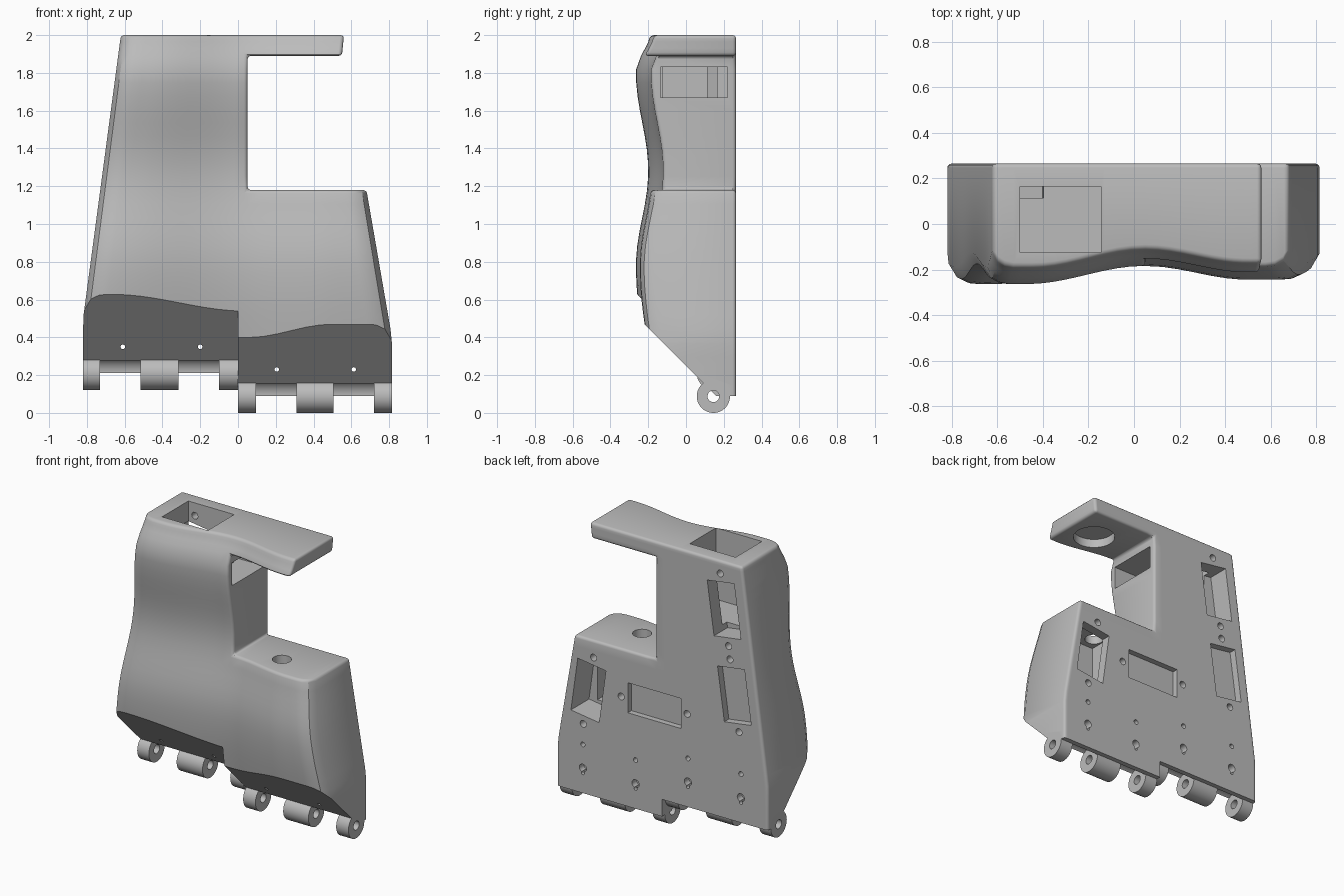
import bpy, bmesh, math
from mathutils import Matrix, Vector

cube = bpy.data.objects.get("Cube")
if cube:
    bpy.data.objects.remove(cube, do_unlink=True)

grey = bpy.data.materials.new("plain_grey")
grey.use_nodes = True
grey.diffuse_color = (0.5, 0.5, 0.5, 1)
grey.node_tree.nodes["Principled BSDF"].inputs["Base Color"].default_value = (0.5, 0.5, 0.5, 1)

BACK = 0.265      # y of the flat back
INNER = 0.05      # x where the tall column ends
AXIS_Y = 0.145    # hinge axis


def finish(name, bm):
    bmesh.ops.recalc_face_normals(bm, faces=bm.faces)
    mesh = bpy.data.meshes.new(name)
    bm.to_mesh(mesh)
    bm.free()
    mesh.materials.append(grey)
    ob = bpy.data.objects.new(name, mesh)
    bpy.context.scene.collection.objects.link(ob)
    return ob


def box(name, x, y, z, tilt=0):
    bm = bmesh.new()
    mid = Vector([(a + b) / 2 for a, b in (x, y, z)])
    size = [b - a for a, b in (x, y, z)]
    m = Matrix.Translation(mid) @ Matrix.Rotation(math.radians(tilt), 4, 'Y') @ Matrix.Diagonal((*size, 1))
    bmesh.ops.create_cube(bm, size=1, matrix=m)
    return finish(name, bm)


def cylinder(name, start, end, r, sides=32):
    a, b = Vector(start), Vector(end)
    bm = bmesh.new()
    m = Matrix.Translation((a + b) / 2) @ (b - a).to_track_quat('Z', 'Y').to_matrix().to_4x4()
    bmesh.ops.create_cone(bm, cap_ends=True, segments=sides, radius1=r, radius2=r,
                          depth=(b - a).length, matrix=m)
    return finish(name, bm)


def prism(name, yz, x0, x1):
    bm = bmesh.new()
    face = bm.faces.new([bm.verts.new((x0, y, z)) for y, z in yz])
    ext = bmesh.ops.extrude_face_region(bm, geom=[face])
    for v in ext["geom"]:
        if isinstance(v, bmesh.types.BMVert):
            v.co.x = x1
    return finish(name, bm)


def cut(ob, cutters):
    for c in cutters:
        c.hide_render = True
        mod = ob.modifiers.new("cut", 'BOOLEAN')
        mod.operation, mod.solver, mod.object = 'DIFFERENCE', 'EXACT', c
    dg = bpy.context.evaluated_depsgraph_get()
    mesh = bpy.data.meshes.new_from_object(ob.evaluated_get(dg))
    ob.modifiers.clear()
    ob.data = mesh
    for c in cutters:
        bpy.data.objects.remove(c, do_unlink=True)


def smooth(ob):
    bpy.ops.object.select_all(action='DESELECT')
    ob.select_set(True)
    bpy.context.view_layer.objects.active = ob
    bpy.ops.object.shade_smooth_by_angle(angle=math.radians(32))


# Outline and wavy front surface
def x_left(z):
    return -0.82 + 0.2 * max(0, z - 0.5) / 1.5


def x_right(z):
    if z > 1.5:
        return 0.55 + 0.1 * (z - 1.89)
    return 0.815 - 0.135 * max(0, z - 0.4) / 0.78


WAVE = [(0, -0.19), (0.78, -0.265), (1.28, -0.2), (1.8, -0.265), (2.03, -0.185)]


def ease(a, b, t):
    t = min(1, max(0, t))
    return a + (b - a) * (1 - math.cos(math.pi * t)) / 2


def front_y(x, z):
    for (z0, y0), (z1, y1) in zip(WAVE, WAVE[1:]):
        if z0 <= z <= z1:
            y = ease(y0, y1, (z - z0) / (z1 - z0))
    peak = -0.68 + 0.17 * max(0, z - 0.6)
    if x < INNER:
        y += ease(0, 0.08, (x - peak) / (INNER - peak))
    else:
        y += ease(0.08, 0.02, (x - INNER) / 0.45)
    edge = x - x_left(z)
    if z < 1.5:
        edge = min(edge, x_right(z) - x)
    d = min(1, max(0, edge / 0.1))
    return y + 0.075 * (1 - math.sqrt(1 - (1 - d) ** 2))


# Body shell: front grid extruded to the flat back
NL, NR = 14, 12
rows = [1.18 * i / 16 for i in range(16)] + [1.18 + 0.71 * i / 10 for i in range(11)] + [1.93, 1.965, 2.0]
bm = bmesh.new()
grid = {}
for k, z in enumerate(rows):
    xl, xr = x_left(z), x_right(z)
    xs = [xl + (INNER - xl) * (i / NL) ** 1.3 for i in range(NL + 1)]
    if z < 1.181 or z > 1.889:
        xs += [xr - (xr - INNER) * (1 - j / NR) ** 1.3 for j in range(1, NR + 1)]
    for i, x in enumerate(xs):
        grid[i, k] = bm.verts.new((x, front_y(x, z), z))
for (i, k), v in list(grid.items()):
    corners = [(i, k), (i + 1, k), (i + 1, k + 1), (i, k + 1)]
    if all(c in grid for c in corners):
        bm.faces.new([grid[c] for c in corners])
ext = bmesh.ops.extrude_face_region(bm, geom=bm.faces[:])
for v in ext["geom"]:
    if isinstance(v, bmesh.types.BMVert):
        v.co.y = BACK
body = finish("body", bm)
bevel = body.modifiers.new("soft_edges", 'BEVEL')
bevel.width, bevel.segments = 0.018, 3
bevel.limit_method, bevel.angle_limit = 'ANGLE', math.radians(40)

# Sloped underside and hinge groove, one step lower on the right half
cutters = []
halves = [(-1, 0, 0.21), (0, 1, 0.09)]
for x0, x1, h in halves:
    slope = [(-1, h + 1.16), (0.16, h), (1, h), (1, -1), (-1, -1)]
    cutters.append(prism("slope_cutter", slope, x0, x1))
    cutters.append(cylinder("groove_cutter", (x0, AXIS_Y, h), (x1, AXIS_Y, h), 0.084, 48))

# Inner cavities and their openings
cutters += [
    box("top_cavity", (-0.5, -0.145), (-0.125, 0.165), (1.5, 2.1)),
    box("column_slot", (-0.3, 0.1), (-0.135, 0.22), (1.67, 1.83)),
    box("lower_cavity", (0.27, 0.64), (-0.1, 0.2), (0.66, 1.12)),
    cylinder("lower_top_hole", (0.34, 0, 1.0), (0.34, 0, 1.25), 0.061),
    cylinder("shelf_recess", (0.34, 0, 1.8), (0.34, 0, 1.95), 0.135, 48),
]


# Back windows, centre x and z, width, height, depth, tilt
def window(x, z, w, h, depth, tilt):
    return box("window_cutter", (x - w / 2, x + w / 2), (BACK - depth, BACK + 0.1), (z - h / 2, z + h / 2), tilt)


cutters += [
    window(-0.48, 1.665, 0.21, 0.38, 0.15, 8),
    window(-0.56, 1.085, 0.21, 0.38, 0.05, 8),
    window(0.06, 0.85, 0.41, 0.21, 0.04, 0),
    window(0.57, 0.82, 0.22, 0.38, 0.2, -8),
]


# Screw holes
def drill(x, z, r, depth):
    return cylinder("drill", (x, BACK - depth, z), (x, BACK + 0.1, z), r, 16)


for x, z in [(-0.45, 1.91), (-0.515, 1.42), (-0.525, 1.33), (-0.595, 0.84),
             (0.317, 0.845), (-0.194, 0.86), (0.53, 1.06), (0.61, 0.575)]:
    cutters.append(drill(x, z, 0.024, 0.12))
for x, z in [(-0.61, 0.35), (-0.2, 0.35), (0.205, 0.23), (0.613, 0.23)]:
    cutters += [drill(x, z, 0.012, 0.8), drill(x, z + 0.035, 0.028, 0.05), drill(x, z + 0.2, 0.017, 0.1)]
cut(body, cutters)
smooth(body)

# Hinge knuckles
knuckles = [(-0.82, -0.73, 0.21), (-0.515, -0.315, 0.21), (-0.1, 0, 0.21),
            (0, 0.095, 0.088), (0.31, 0.505, 0.088), (0.72, 0.815, 0.088)]
for n, (x0, x1, h) in enumerate(knuckles, 1):
    lug = cylinder(f"hinge_knuckle_{n}", (x0, AXIS_Y, h), (x1, AXIS_Y, h), 0.088, 48)
    cut(lug, [cylinder("pin_cutter", (x0 - 1, AXIS_Y, h), (x1 + 1, AXIS_Y, h), 0.031, 32)])
    smooth(lug)
